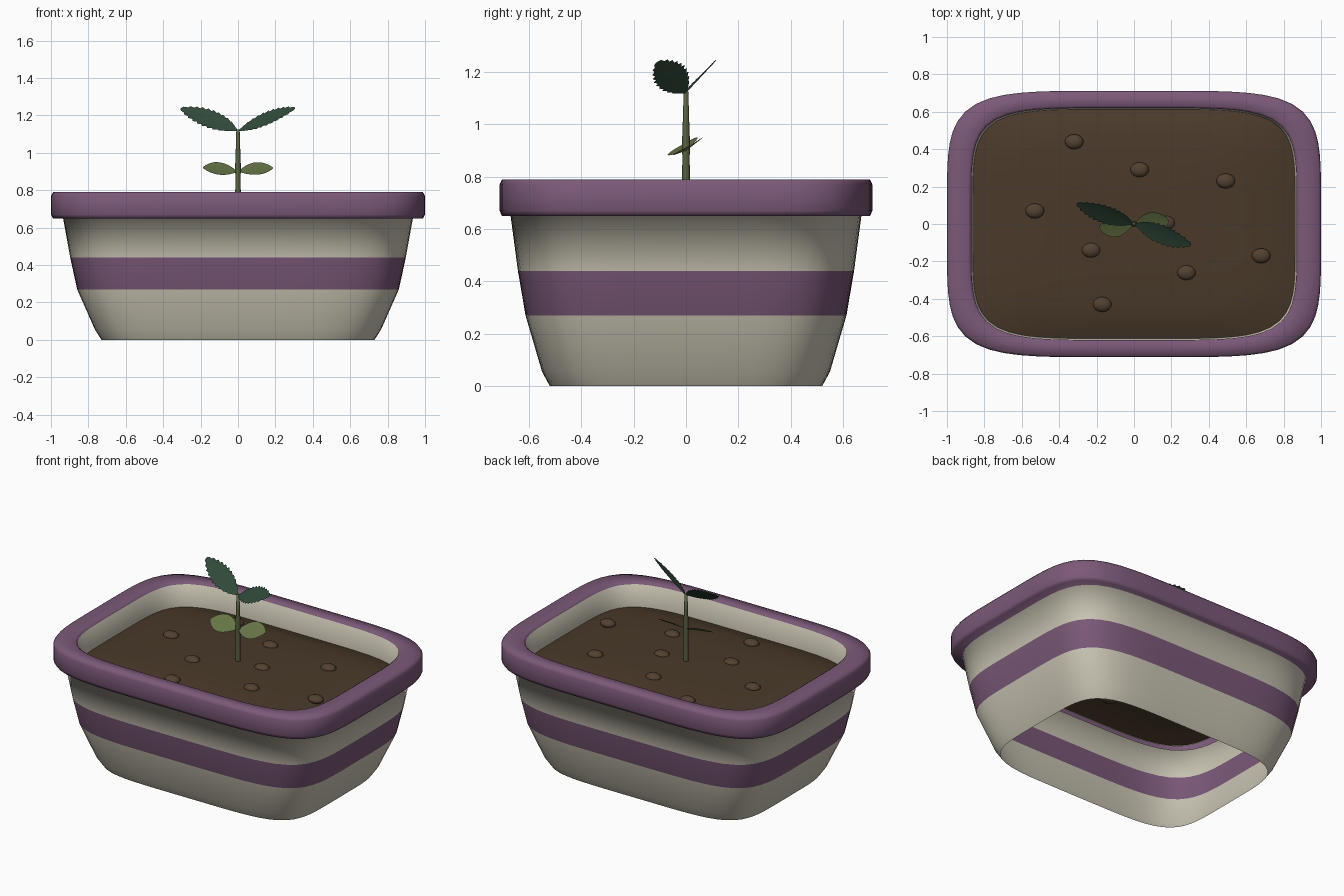
import bpy, bmesh, math
from mathutils import Vector

if "Cube" in bpy.data.objects:
    bpy.data.objects.remove(bpy.data.objects["Cube"])


def material(name, rgb):
    m = bpy.data.materials.new(name)
    m.diffuse_color = (*rgb, 1)
    m.use_nodes = True
    m.node_tree.nodes["Principled BSDF"].inputs["Base Color"].default_value = m.diffuse_color
    return m


PURPLE = material("purple glaze", (0.20, 0.10, 0.19))
CREAM = material("cream glaze", (0.60, 0.565, 0.46))
SOIL = material("soil brown", (0.068, 0.042, 0.023))
PEBBLE = material("pebble brown", (0.085, 0.053, 0.031))
STEM = material("stem green", (0.095, 0.125, 0.05))
ROUND = material("seed leaf green", (0.13, 0.175, 0.06))
DARK = material("dark leaf green", (0.03, 0.07, 0.042))


def finish(bm, name, mats, smooth=True):
    me = bpy.data.meshes.new(name)
    for f in bm.faces:
        f.smooth = smooth
    bm.to_mesh(me)
    bm.free()
    for m in mats:
        me.materials.append(m)
    ob = bpy.data.objects.new(name, me)
    bpy.context.collection.objects.link(ob)
    return ob


def ring(bm, hx, hy, z, n=5.2, count=96):
    """Rounded rectangle loop with half sizes hx, hy."""
    verts = []
    for i in range(count):
        t = 2 * math.pi * (i + 0.5) / count
        c, s = math.cos(t), math.sin(t)
        r = (abs(c) ** n + abs(s) ** n) ** (-1 / n)
        verts.append(bm.verts.new((hx * r * c, hy * r * s, z)))
    return verts


def bridge(bm, a, b, mat=0):
    for i in range(len(a)):
        j = (i + 1) % len(a)
        bm.faces.new((a[i], a[j], b[j], b[i])).material_index = mat


# Pot wall, stripe, rolled rim and inner lip; last value is the colour up to the next ring
profile = [
    (0.73, 0.52, 0.0, 0), (0.765, 0.55, 0.055, 0), (0.86, 0.613, 0.27, 1),
    (0.897, 0.642, 0.44, 0), (0.935, 0.67, 0.65, 1), (0.99, 0.703, 0.65, 1),
    (1.0, 0.712, 0.67, 1), (1.0, 0.712, 0.77, 1), (0.988, 0.703, 0.79, 1),
    (0.885, 0.63, 0.79, 1), (0.87, 0.62, 0.78, 0), (0.862, 0.613, 0.63, 0)]
bm = bmesh.new()
rings = [ring(bm, *p[:3]) for p in profile]
for p, a, b in zip(profile, rings, rings[1:]):
    bridge(bm, a, b, p[3])
finish(bm, "pot", [CREAM, PURPLE])

# Soil bed, mounded with edges falling away
bm = bmesh.new()
rings = [ring(bm, 0.866 * k, 0.616 * k, z) for k, z in
         ((1, 0.635), (0.87, 0.665), (0.72, 0.685), (0.4, 0.692))]
for a, b in zip(rings, rings[1:]):
    bridge(bm, a, b)
mid = bm.verts.new((0, 0, 0.695))
for i, v in enumerate(rings[-1]):
    bm.faces.new((v, rings[-1][(i + 1) % len(rings[-1])], mid))
finish(bm, "soil", [SOIL])

# Pebbles
spots = [(-.32, .44), (.03, .29), (.49, .23), (-.53, .07), (.17, .005),
         (-.23, -.14), (.28, -.26), (.68, -.17), (-.17, -.43)]
bm = bmesh.new()
for x, y in spots:
    new = bmesh.ops.create_uvsphere(bm, u_segments=16, v_segments=8, radius=1)["verts"]
    for v in new:
        v.co = Vector((x + v.co.x * 0.05, y + v.co.y * 0.04, 0.69 + v.co.z * 0.025))
finish(bm, "pebbles", [PEBBLE])

# Stem
bm = bmesh.new()
loops = []
for z, r in ((0.66, 0.016), (0.88, 0.014), (0.91, 0.016), (1.02, 0.012), (1.125, 0.009)):
    loops.append([bm.verts.new((r * math.cos(k * math.pi / 6), r * math.sin(k * math.pi / 6), z))
                  for k in range(12)])
for a, b in zip(loops, loops[1:]):
    bridge(bm, a, b)
bm.faces.new(loops[-1])
finish(bm, "stem", [STEM])


def leaf(name, base, tip, across, half_width, mat, teeth=0, peak=1.0, fold=0.1):
    """Folded leaf blade about a midrib, with optional saw teeth."""
    base, tip = Vector(base), Vector(tip)
    axis = tip - base
    d = axis.normalized()
    w = Vector(across)
    w = (w - d * w.dot(d)).normalized()
    up = d.cross(w)
    if up.z < 0:
        up.negate()
    steps = teeth * 2 if teeth else 18
    bm = bmesh.new()
    rows = []
    for i in range(steps + 1):
        t = i / steps
        width = half_width * max(math.sin(math.pi * t ** peak), 0.02) ** 0.7
        shift = 0
        if teeth and 0 < i < steps:
            width *= 1.06 if i % 2 else 0.88
            shift = 0.022 if i % 2 else 0
        mid = base + axis * t
        edge = mid + axis * shift + up * width * fold
        rows.append([bm.verts.new(p) for p in (edge - w * width, mid, edge + w * width)])
    for a, b in zip(rows, rows[1:]):
        for k in (0, 1):
            bm.faces.new((a[k], b[k], b[k + 1], a[k + 1]))
    bmesh.ops.recalc_face_normals(bm, faces=bm.faces[:])
    if sum(f.normal.z for f in bm.faces) < 0:
        bmesh.ops.reverse_faces(bm, faces=bm.faces[:])
    return finish(bm, name, [mat])


# Lower round leaves, tilted towards the front
for name, s in (("right", 1), ("left", -1)):
    leaf(name + "_round_leaf", (s * 0.005, 0, 0.90), (s * 0.187, s * 0.018, 0.92),
         (0, 0.86, 0.5), 0.066, ROUND, peak=1.1)

# Upper toothed leaves
leaf("right_toothed_leaf", (0.005, 0, 1.12), (0.305, -0.11, 1.238),
     (0.08, 0.8, 0.59), 0.064, DARK, teeth=11, peak=0.95)
leaf("left_toothed_leaf", (-0.005, 0, 1.12), (-0.305, 0.11, 1.238),
     (0.474, 0.622, 0.622), 0.064, DARK, teeth=11, peak=0.95)
